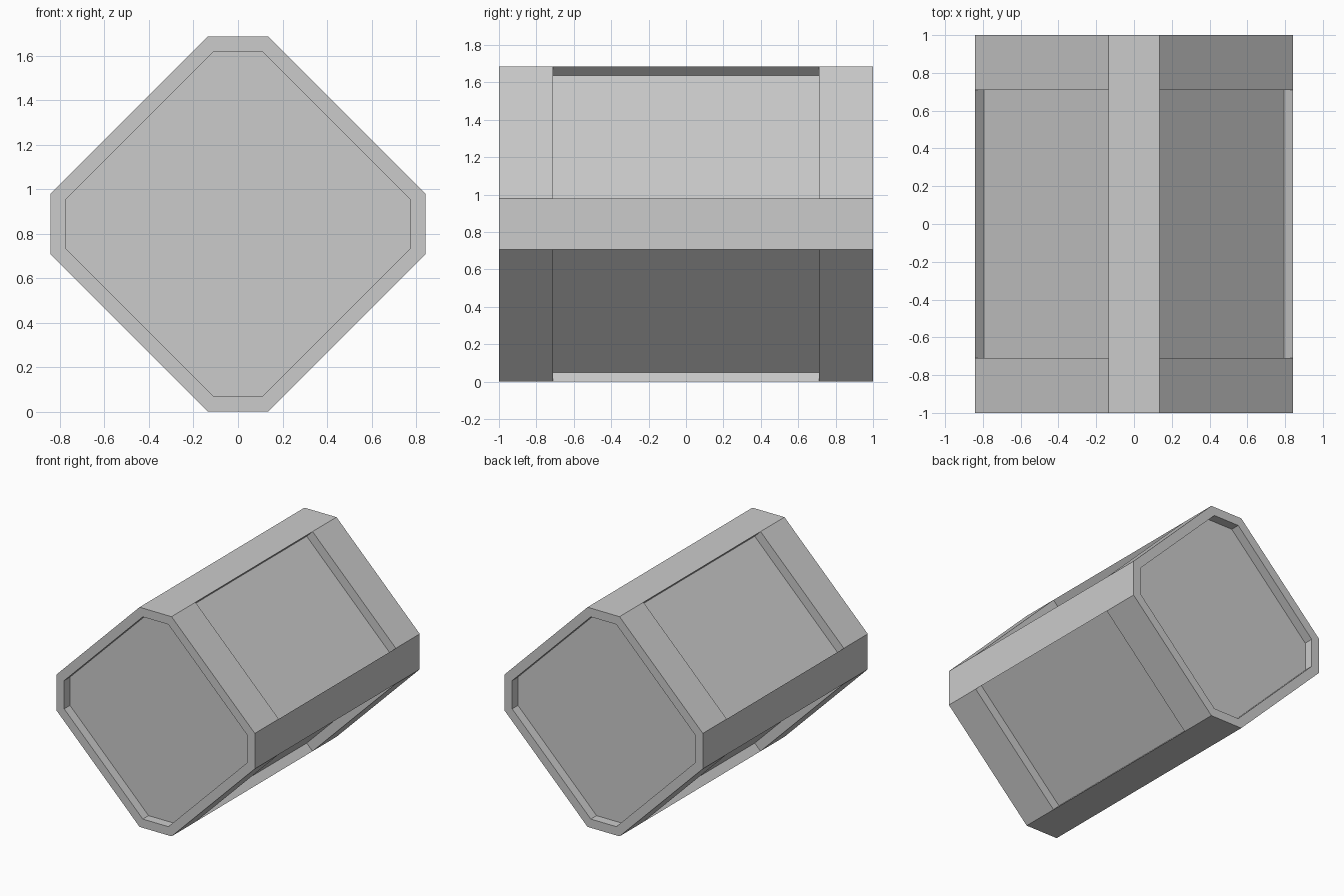
import bpy, bmesh
from mathutils import Vector

if "Cube" in bpy.data.objects:
    bpy.data.objects.remove(bpy.data.objects["Cube"])

HALF, FLAT = 0.843, 0.136     # profile half size, half width of the narrow flats
PANEL_Y = 0.71                # half length of the side panels
DEPTH, RIM = 0.07, 0.067      # recess depth, width of the end rim

bm = bmesh.new()

# Octagonal rings along y
profile = [(FLAT, HALF), (HALF, FLAT), (HALF, -FLAT), (FLAT, -HALF),
           (-FLAT, -HALF), (-HALF, -FLAT), (-HALF, FLAT), (-FLAT, HALF)]
rings = [[bm.verts.new((x, y, z + HALF)) for x, z in profile]
         for y in (-1, -PANEL_Y, PANEL_Y, 1)]

# Side walls; the middle faces on the diagonals become panels
panels = []
for r in range(3):
    for i in range(8):
        j = (i + 1) % 8
        face = bm.faces.new((rings[r][i], rings[r][j],
                             rings[r + 1][j], rings[r + 1][i]))
        if r == 1 and i % 2 == 0:
            panels.append(face)
ends = [bm.faces.new(rings[0]), bm.faces.new(rings[3])]
bmesh.ops.recalc_face_normals(bm, faces=bm.faces[:])

# Rims around both ends
bmesh.ops.inset_individual(bm, faces=ends, thickness=RIM, use_even_offset=True)

# Sink the end panels and the four diagonal panels
sunk = bmesh.ops.extrude_discrete_faces(bm, faces=panels + ends)["faces"]
for face in sunk:
    face.normal_update()
    offset = Vector(face.normal) * -DEPTH
    for v in face.verts:
        v.co += offset
bmesh.ops.recalc_face_normals(bm, faces=bm.faces[:])

mesh = bpy.data.meshes.new("octagonal_crate")
bm.to_mesh(mesh)
bm.free()
crate = bpy.data.objects.new("octagonal_crate", mesh)
bpy.context.collection.objects.link(crate)
